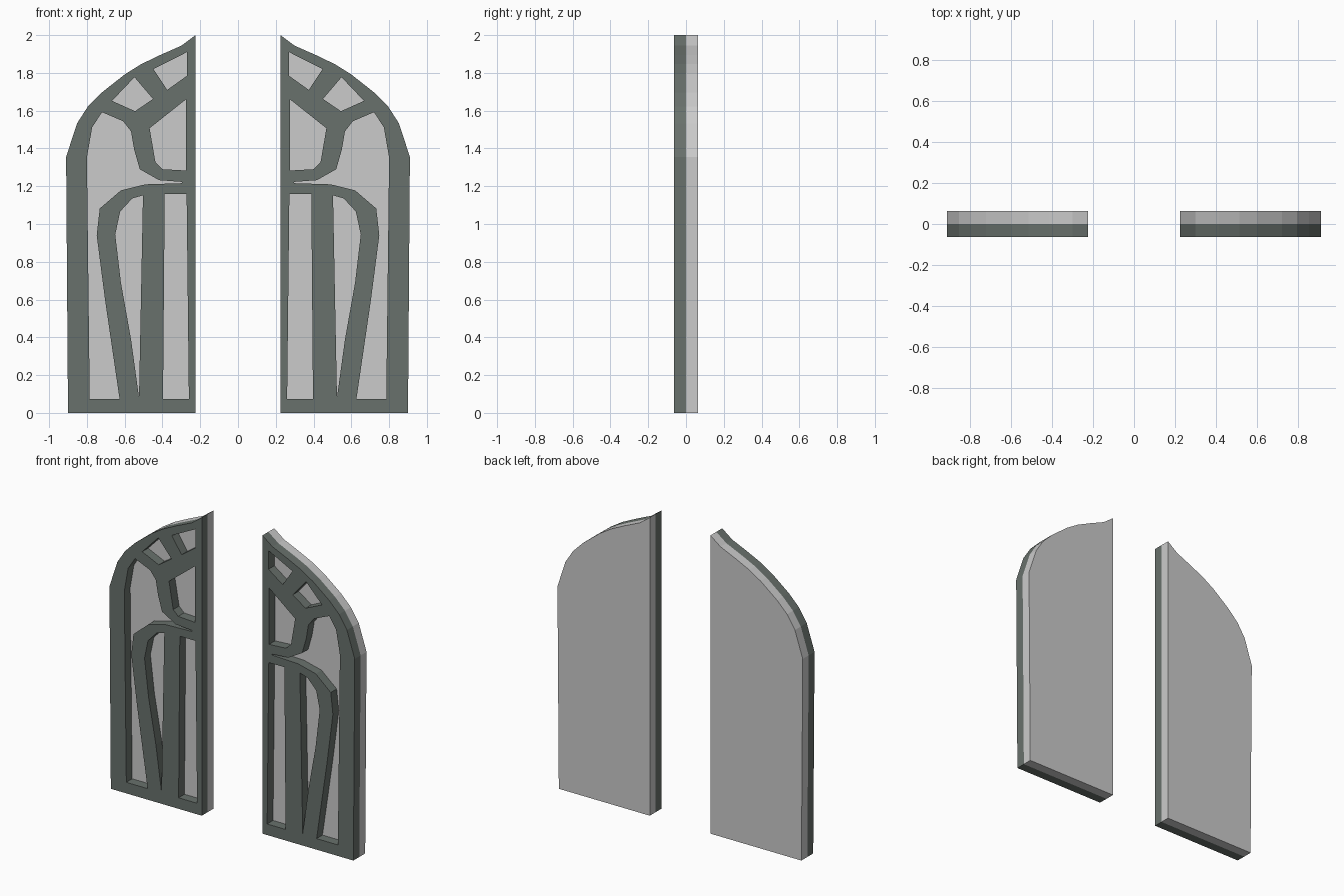
import bpy, bmesh
from math import pi

if "Cube" in bpy.data.objects:
    bpy.data.objects.remove(bpy.data.objects["Cube"])

X_IN = 0.225    # inner edge of each door leaf
HALF = 0.0625   # thickness of each layer

# Outline of one leaf (x, z)
outline = [(X_IN, 0), (0.9, 0), (0.91, 1.355), (0.852, 1.533), (0.794, 1.623),
           (0.72, 1.697), (0.598, 1.793), (0.513, 1.846), (0.413, 1.894),
           (0.30, 1.944), (X_IN, 2.0)]

# Openings in the front tracery
openings = [
    # upper lights
    [(0.27, 1.91), (0.448, 1.82), (0.375, 1.71), (0.27, 1.785)],
    [(0.548, 1.777), (0.667, 1.652), (0.545, 1.597), (0.45, 1.662)],
    [(0.275, 1.66), (0.468, 1.507), (0.437, 1.326), (0.4, 1.29), (0.275, 1.283)],
    # long outer curved light
    [(0.72, 1.592), (0.608, 1.544), (0.566, 1.49), (0.55, 1.395), (0.52, 1.29),
     (0.418, 1.232), (0.296, 1.223), (0.296, 1.216), (0.49, 1.21), (0.62, 1.178),
     (0.732, 1.082), (0.748, 0.94), (0.704, 0.6), (0.627, 0.074), (0.785, 0.074),
     (0.8, 1.353), (0.772, 1.512)],
    # teardrop and inner lower lights
    [(0.503, 1.152), (0.56, 1.135), (0.624, 1.066), (0.65, 0.944), (0.62, 0.69),
     (0.566, 0.387), (0.524, 0.08)],
    [(0.388, 1.16), (0.272, 1.16), (0.26, 0.074), (0.397, 0.074)],
]

frame_mat = bpy.data.materials.new("frame_grey_green")
frame_mat.diffuse_color = (0.14, 0.165, 0.15, 1)
frame_mat.use_nodes = True
frame_mat.node_tree.nodes["Principled BSDF"].inputs["Base Color"].default_value = frame_mat.diffuse_color


def slab(name, loops, side, y, mat=None):
    """Filled profile with holes, extruded along y."""
    curve = bpy.data.curves.new(name + "_profile", 'CURVE')
    curve.dimensions = '2D'
    curve.fill_mode = 'BOTH'
    curve.extrude = HALF / 2
    for loop in loops:
        sp = curve.splines.new('POLY')
        sp.points.add(len(loop) - 1)
        for p, (x, z) in zip(sp.points, loop):
            p.co = (side * x, z, 0, 1)
        sp.use_cyclic_u = True
    tmp = bpy.data.objects.new(name + "_tmp", curve)
    bpy.context.collection.objects.link(tmp)
    tmp.rotation_euler = (pi / 2, 0, 0)
    tmp.location.y = y
    bpy.context.view_layer.update()
    deps = bpy.context.evaluated_depsgraph_get()
    mesh = bpy.data.meshes.new_from_object(tmp.evaluated_get(deps))
    mesh.transform(tmp.matrix_world)
    bpy.data.objects.remove(tmp)
    bpy.data.curves.remove(curve)

    # Weld the caps to the walls
    bm = bmesh.new()
    bm.from_mesh(mesh)
    bmesh.ops.remove_doubles(bm, verts=bm.verts, dist=0.0005)
    bmesh.ops.recalc_face_normals(bm, faces=bm.faces)
    for f in bm.faces:
        f.smooth = False
    bm.to_mesh(mesh)
    bm.free()
    mesh.name = name
    mesh.materials.clear()
    if mat:
        mesh.materials.append(mat)
    obj = bpy.data.objects.new(name, mesh)
    bpy.context.collection.objects.link(obj)
    return obj


# Two mirrored leaves: pierced front frame over a solid back panel
for side, label in ((-1, "left"), (1, "right")):
    slab(label + "_window_frame", [outline] + openings, side, -HALF / 2, frame_mat)
    slab(label + "_back_panel", [outline], side, HALF / 2)
